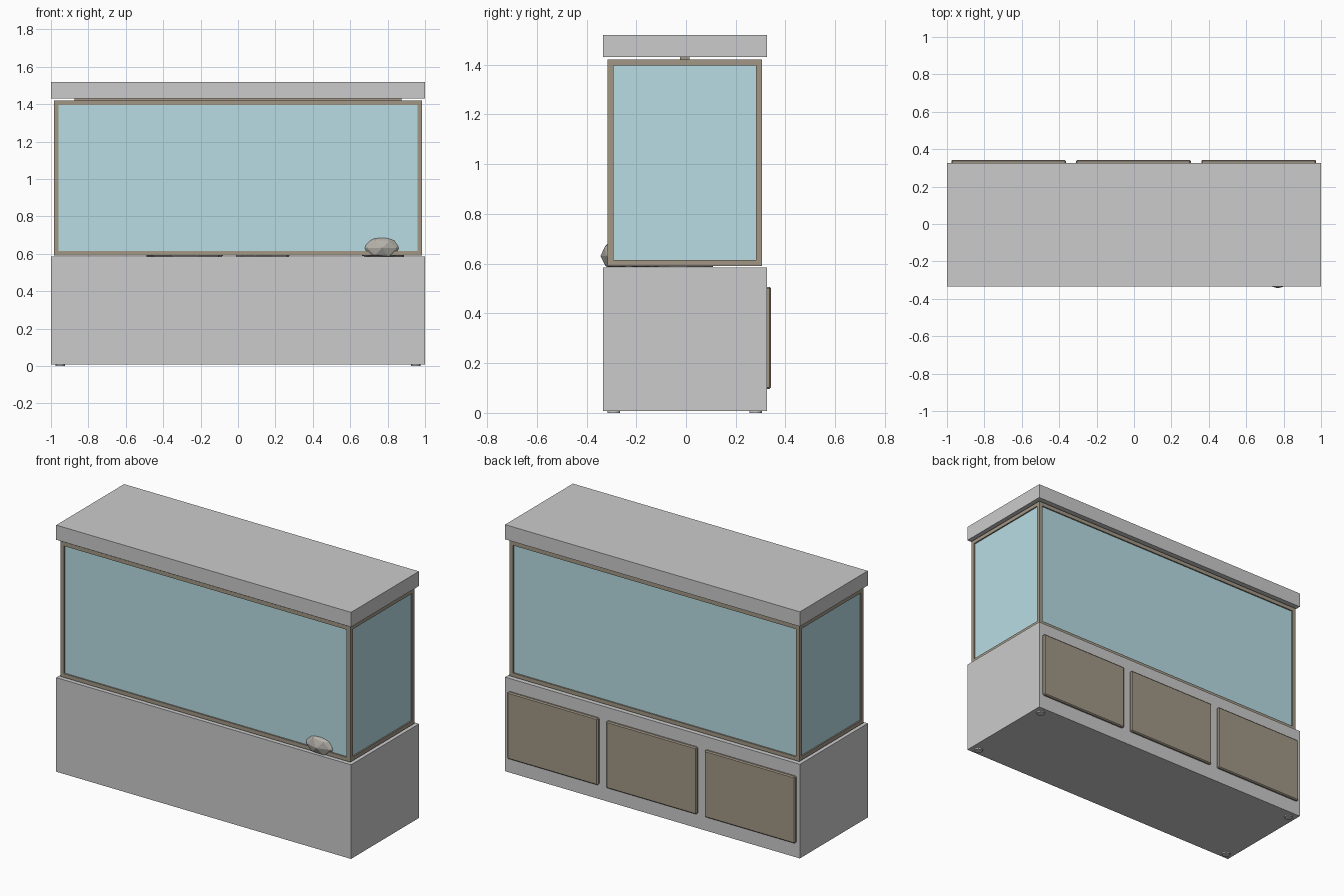
import bpy, bmesh, random
from mathutils import Vector

if "Cube" in bpy.data.objects:
    bpy.data.objects.remove(bpy.data.objects["Cube"])

random.seed(4)


def material(name, rgb):
    m = bpy.data.materials.new(name)
    m.diffuse_color = (*rgb, 1)
    m.use_nodes = True
    m.node_tree.nodes["Principled BSDF"].inputs["Base Color"].default_value = m.diffuse_color
    return m


TAN = material("tan_trim", (0.36, 0.31, 0.24))
GLASS = material("blue_glass", (0.48, 0.72, 0.78))
STONE = material("stone", (0.45, 0.43, 0.39))


def finish(name, bm, mat=None):
    mesh = bpy.data.meshes.new(name)
    bm.to_mesh(mesh)
    bm.free()
    ob = bpy.data.objects.new(name, mesh)
    bpy.context.collection.objects.link(ob)
    if mat:
        mesh.materials.append(mat)
    return ob


def add_box(bm, lo, hi):
    verts = bmesh.ops.create_cube(bm, size=1)["verts"]
    lo, hi = Vector(lo), Vector(hi)
    for v in verts:
        v.co = (lo + hi) / 2 + v.co * (hi - lo)


def box(name, lo, hi, mat=None, bevel=0):
    bm = bmesh.new()
    add_box(bm, lo, hi)
    ob = finish(name, bm, mat)
    if bevel:
        mod = ob.modifiers.new("Bevel", "BEVEL")
        mod.width, mod.segments = bevel, 1
    return ob


# Cabinet and lid
box("cabinet", (-1, -0.333, 0.008), (1, 0.325, 0.585))
box("lid", (-1, -0.333, 1.43), (1, 0.325, 1.52))

# Cabinet doors along the back
for i, x in enumerate((-0.67, -0.003, 0.667)):
    box(f"door_{i + 1}", (x - 0.307, 0.32, 0.097), (x + 0.307, 0.342, 0.507), TAN, 0.006)

# Round feet at the corners
for sx in (-0.95, 0.95):
    for y in (-0.29, 0.28):
        bm = bmesh.new()
        bmesh.ops.create_cone(bm, cap_ends=True, segments=16, radius1=0.025,
                              radius2=0.025, depth=0.012)
        bmesh.ops.translate(bm, verts=bm.verts, vec=(sx, y, 0.006))
        finish("foot", bm)

# Tank frame: twelve bars along the edges
X0, X1, Y0, Y1, Z0, Z1, T = -0.983, 0.983, -0.316, 0.306, 0.59, 1.42, 0.024
bm = bmesh.new()
for y in (Y0, Y1 - T):
    for z in (Z0, Z1 - T):
        add_box(bm, (X0, y, z), (X1, y + T, z + T))
for x in (X0, X1 - T):
    for z in (Z0, Z1 - T):
        add_box(bm, (x, Y0 + T, z), (x + T, Y1 - T, z + T))
    for y in (Y0, Y1 - T):
        add_box(bm, (x, y, Z0 + T), (x + T, y + T, Z1 - T))
finish("tank_frame", bm, TAN)

# Glass set just inside the frame faces
g = 0.008
box("tank_glass", (X0 + g, Y0 + g, Z0 + g), (X1 - g, Y1 - g, Z1 - g), GLASS)

# Lamp tube between the tank and the lid
box("lamp_bar", (-0.875, -0.025, 1.405), (0.875, 0.015, 1.432), TAN)


# Low-poly rocks resting on the tank floor
def rock(name, loc, size, jitter):
    bm = bmesh.new()
    bmesh.ops.create_icosphere(bm, subdivisions=2, radius=1)
    floor = 0.586
    for v in bm.verts:
        k = 1 + random.uniform(-jitter, jitter)
        v.co = Vector(c * s * k + o for c, s, o in zip(v.co, size, loc))
        v.co.z = max(v.co.z, floor)
    finish(name, bm, STONE)


rock("front_rock", (0.77, -0.23, 0.63), (0.135, 0.112, 0.083), 0.02)
rock("left_rock", (-0.28, -0.05, 0.63), (0.24, 0.16, 0.12), 0.08)
rock("middle_rock", (0.14, 0.0, 0.62), (0.16, 0.13, 0.09), 0.08)
